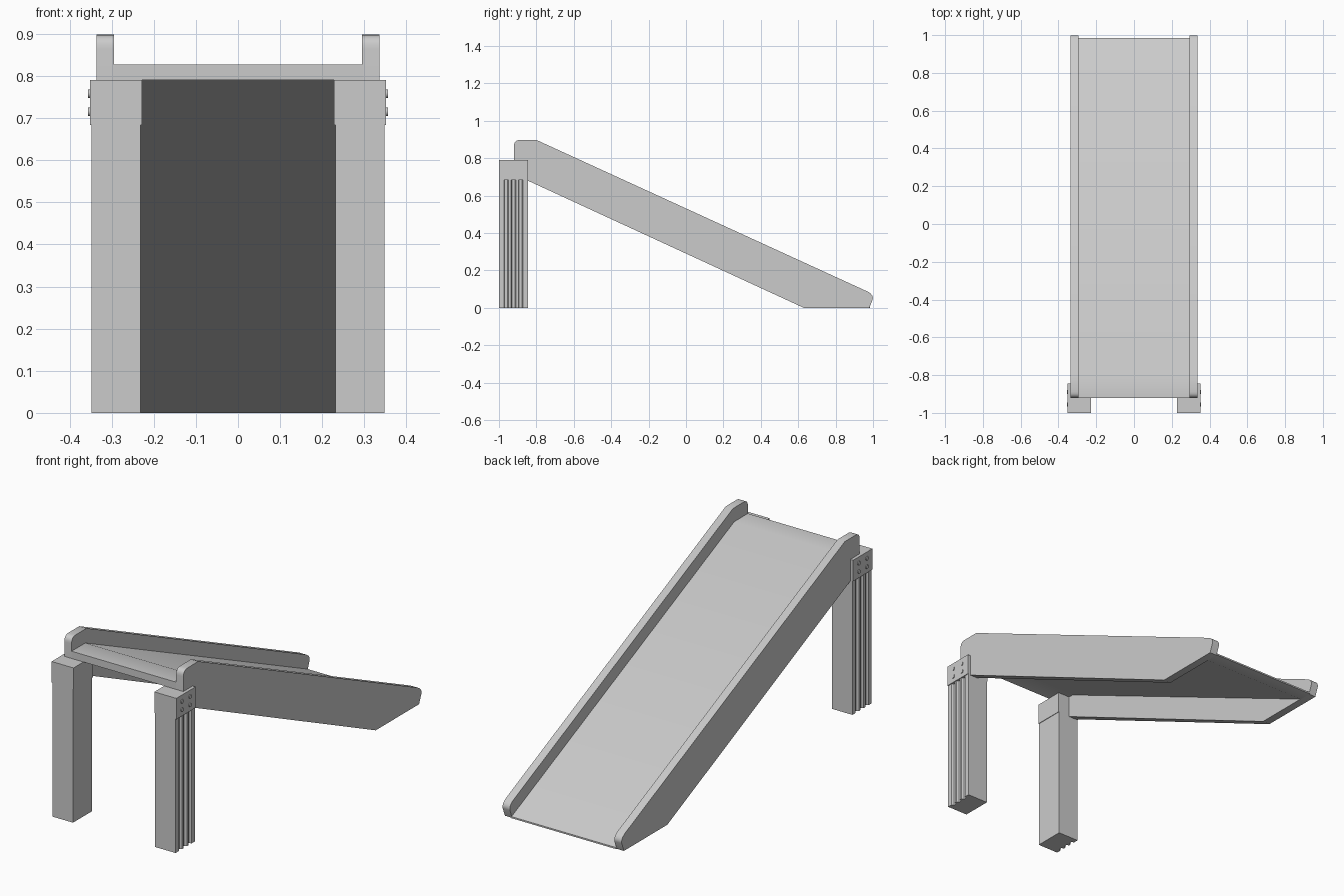
import bpy, bmesh, math
from mathutils import Vector, Matrix

if "Cube" in bpy.data.objects:
    bpy.data.objects.remove(bpy.data.objects["Cube"])


def prism(name, pts, to3d, a, b):
    """Extrude a 2D profile between a and b; to3d maps (u, v, depth) to xyz."""
    bm = bmesh.new()
    lo = [bm.verts.new(to3d(u, v, a)) for u, v in pts]
    hi = [bm.verts.new(to3d(u, v, b)) for u, v in pts]
    bm.faces.new(lo)
    bm.faces.new(hi)
    n = len(pts)
    for i in range(n):
        bm.faces.new((lo[i], lo[(i + 1) % n], hi[(i + 1) % n], hi[i]))
    return finish(name, bm)


def finish(name, bm):
    bmesh.ops.recalc_face_normals(bm, faces=bm.faces)
    me = bpy.data.meshes.new(name)
    bm.to_mesh(me)
    bm.free()
    ob = bpy.data.objects.new(name, me)
    bpy.context.collection.objects.link(ob)
    return ob


def rounded(p0, p1, p2, steps=6):
    """Quadratic corner from p0 to p2 around p1."""
    a, b, c = Vector(p0), Vector(p1), Vector(p2)
    return [tuple((1 - t) ** 2 * a + 2 * t * (1 - t) * b + t * t * c)
            for t in (i / steps for i in range(steps + 1))]


def side_on(u, v, d):
    return (d, u, v)


# Side board profile (y, z)
board = ([(-0.92, 0.70)]
         + rounded((-0.92, 0.865), (-0.92, 0.898), (-0.887, 0.898))
         + [(-0.80, 0.898)]
         + rounded((0.965, 0.09), (1.005, 0.072), (0.998, 0.045))
         + [(0.98, 0.0), (0.63, 0.0), (-0.845, 0.68), (-0.86, 0.685)])

# Sliding surface with a short level top
deck = [(-0.92, 0.79), (-0.92, 0.827), (-0.81, 0.827), (0.985, 0.008),
        (0.985, 0.0), (0.915, 0.0), (-0.818, 0.79)]
prism("slide_deck", deck, side_on, -0.297, 0.297)

Y0, Y1 = -1.0, -0.845
for s, side in ((-1, "left"), (1, "right")):
    prism("side_board_" + side, board, side_on, s * 0.295, s * 0.336)

    # Leg cross-section with three grooves in the outer face
    leg = [(0.231, Y0), (0.348, Y0)]
    for k in range(3):
        c = Y0 + 0.155 * (k + 1) / 4
        leg += [(0.348, c - 0.013), (0.336, c - 0.008),
                (0.336, c + 0.008), (0.348, c + 0.013)]
    leg += [(0.348, Y1), (0.231, Y1)]
    prism("leg_" + side, leg, lambda u, v, d, s=s: (s * u, v, d), 0.0, 0.70)

    # Bracket around the leg top
    cap = [(0.228, Y0), (0.352, Y0), (0.352, Y1), (0.228, Y1)]
    prism("leg_bracket_" + side, cap,
          lambda u, v, d, s=s: (s * u, v, d), 0.683, 0.79)

    # Four bolt heads on the bracket
    bm = bmesh.new()
    for y in (-0.955, -0.89):
        for z in (0.715, 0.758):
            m = (Matrix.Translation((s * 0.352, y, z))
                 @ Matrix.Rotation(math.pi / 2, 4, 'Y'))
            bmesh.ops.create_cone(bm, cap_ends=True, segments=16, radius1=0.010,
                                  radius2=0.010, depth=0.008, matrix=m)
    finish("bolts_" + side, bm)

# Smooth the rounded corners, keep hard edges crisp
for ob in bpy.context.collection.objects:
    ob.select_set(True)
    bpy.context.view_layer.objects.active = ob
bpy.ops.object.shade_smooth_by_angle(angle=math.radians(25))
